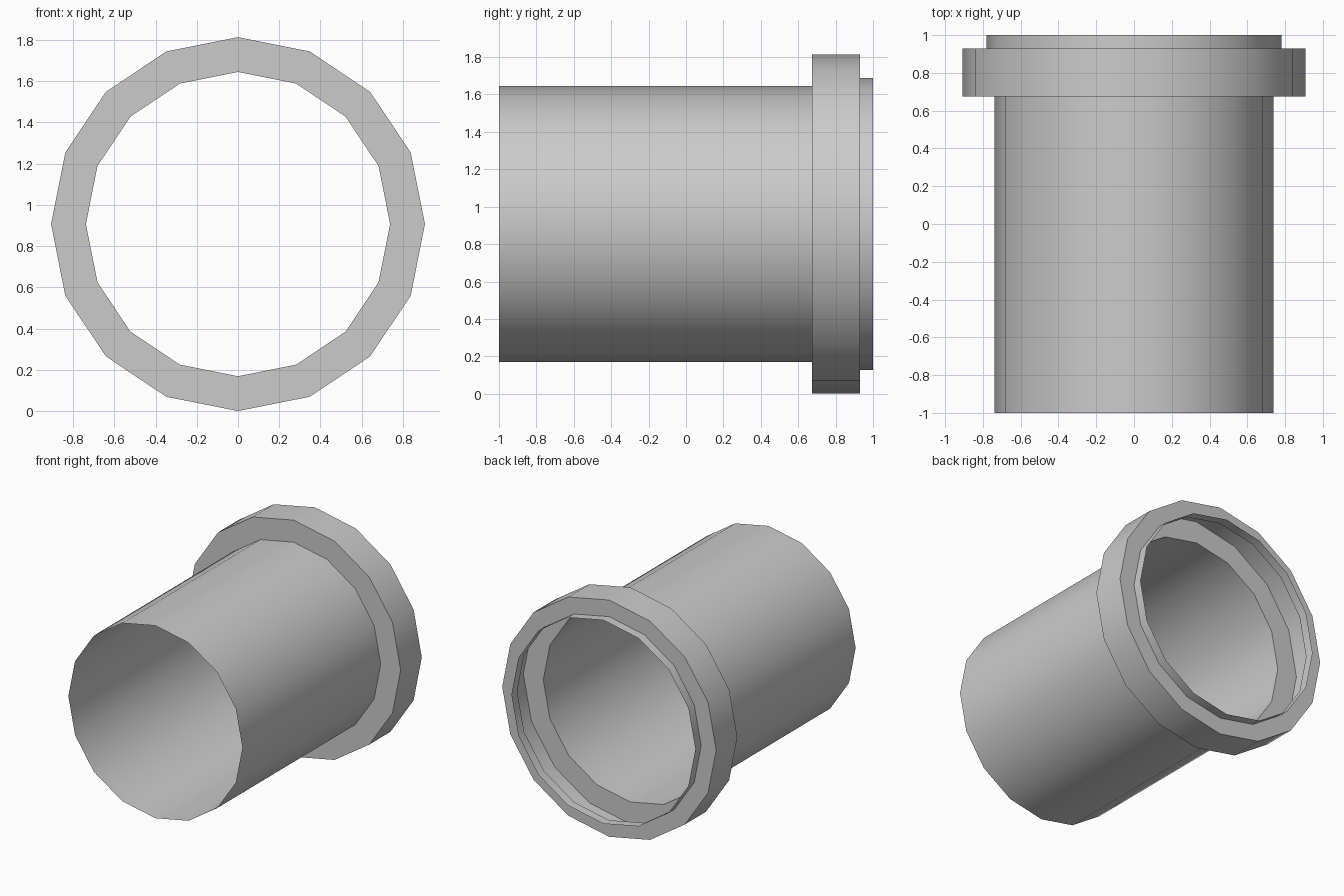
import bpy, bmesh, math

if "Cube" in bpy.data.objects:
    bpy.data.objects.remove(bpy.data.objects["Cube"])

SIDES = 16
CENTRE_Z = 0.907

# Thin shell profile as (radius, y): tube, flange step, flange wall, flange face, lip
PROFILE = [(0.738, -1.0), (0.738, 0.674), (0.907, 0.674),
           (0.907, 0.93), (0.78, 0.93), (0.78, 1.0)]


def ring(bm, radius, y):
    return [bm.verts.new((radius * math.cos(i * math.tau / SIDES), y,
                          CENTRE_Z + radius * math.sin(i * math.tau / SIDES)))
            for i in range(SIDES)]


# Sweep the profile around the pipe axis, leaving both ends open
bm = bmesh.new()
rings = [ring(bm, r, y) for r, y in PROFILE]
for a, b in zip(rings, rings[1:]):
    for i in range(SIDES):
        j = (i + 1) % SIDES
        bm.faces.new((a[i], b[i], b[j], a[j]))

mesh = bpy.data.meshes.new("flanged_pipe")
bm.to_mesh(mesh)
bm.free()
pipe = bpy.data.objects.new("flanged_pipe", mesh)
bpy.context.collection.objects.link(pipe)

# Smooth around the barrel, crisp at the steps
bpy.context.view_layer.objects.active = pipe
pipe.select_set(True)
bpy.ops.object.shade_smooth_by_angle(angle=math.radians(35))
